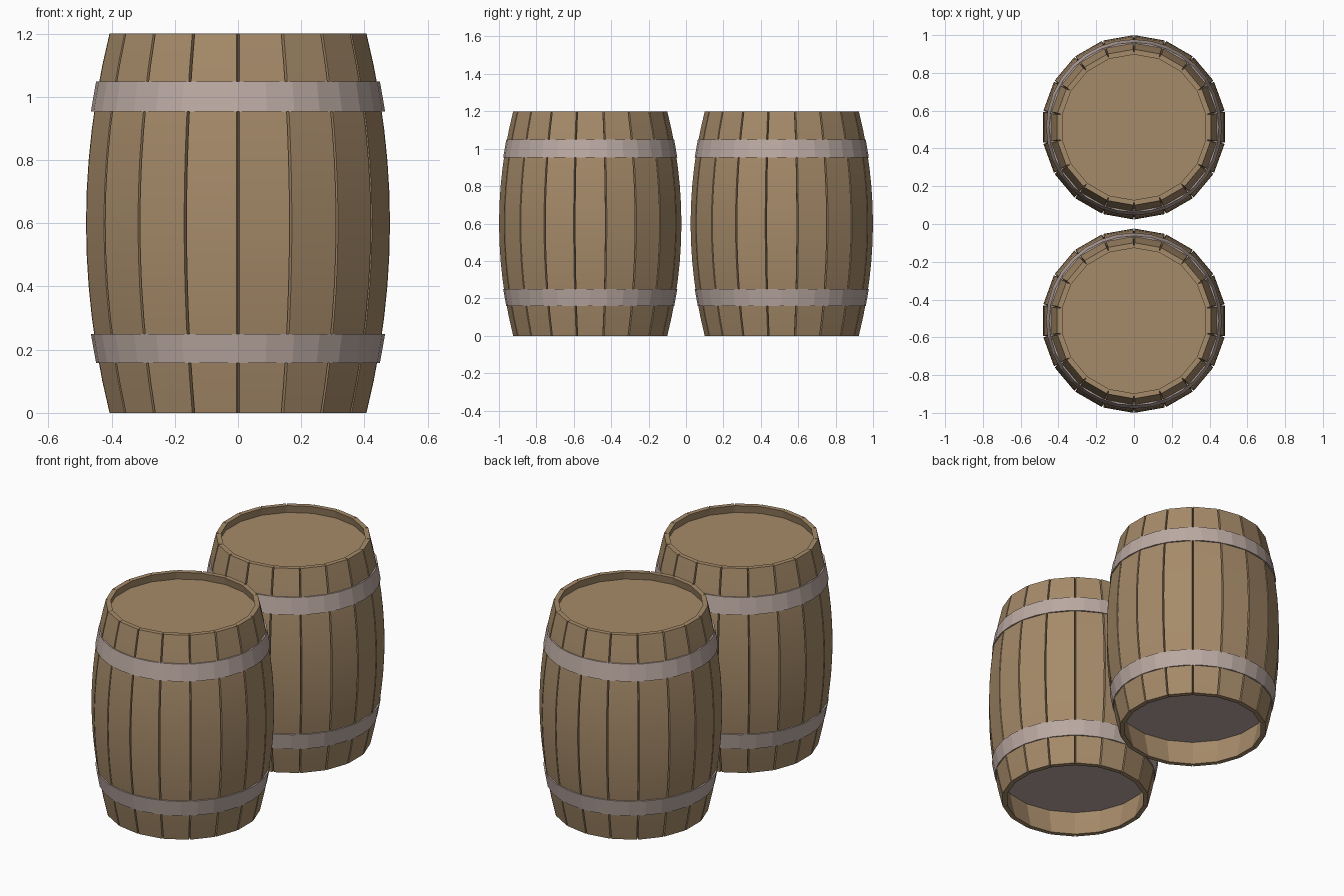
import bpy, bmesh, math

if "Cube" in bpy.data.objects:
    bpy.data.objects.remove(bpy.data.objects["Cube"])

H, R_MID, R_END = 1.2, 0.4875, 0.412   # barrel height, belly and end radius
SIDES, THICK = 18, 0.027               # stave count and thickness
GROOVE_W, GROOVE_D = 0.004, 0.02       # half width and depth of the seams


def material(name, rgb):
    m = bpy.data.materials.new(name)
    m.diffuse_color = (*rgb, 1)
    m.use_nodes = True
    m.node_tree.nodes["Principled BSDF"].inputs["Base Color"].default_value = m.diffuse_color
    return m


wood = material("barrel wood", (0.381, 0.256, 0.142))
metal = material("hoop metal", (0.50, 0.40, 0.365))


def radius(z):
    t = (z - H / 2) / (H / 2)
    return R_MID - (R_MID - R_END) * t * t


def finish(name, bm, mat, y):
    bmesh.ops.recalc_face_normals(bm, faces=bm.faces)
    me = bpy.data.meshes.new(name)
    bm.to_mesh(me)
    bm.free()
    me.materials.append(mat)
    ob = bpy.data.objects.new(name, me)
    ob.location.y = y
    bpy.context.collection.objects.link(ob)
    return ob


def staves(name, y):
    """Ring of bowed staves, tapered slightly at the seams to leave grooves."""
    bm = bmesh.new()
    levels = [H * i / 12 for i in range(13)]
    step = math.tau / SIDES
    for s in range(SIDES):
        a0 = math.pi / 2 + s * step
        rings = []
        for z in levels:
            r = radius(z)
            d = GROOVE_W / r
            section = [(r, a0 + d), (r, a0 + step - d),
                       (r - GROOVE_D, a0 + step), (r - THICK, a0 + step),
                       (r - THICK, a0), (r - GROOVE_D, a0)]
            rings.append([bm.verts.new((q * math.cos(a), q * math.sin(a), z))
                          for q, a in section])
        for lo, hi in zip(rings, rings[1:]):
            for i in (0, 1, 3, 5):          # outside, groove walls, inside
                j = (i + 1) % 6
                bm.faces.new((lo[i], lo[j], hi[j], hi[i]))
        bm.faces.new(rings[0])
        bm.faces.new(rings[-1])
    bmesh.ops.remove_doubles(bm, verts=bm.verts, dist=1e-5)
    ob = finish(name, bm, wood, y)
    bpy.ops.object.select_all(action='DESELECT')
    bpy.context.view_layer.objects.active = ob
    ob.select_set(True)
    bpy.ops.object.shade_smooth_by_angle(angle=math.radians(12))


def drum(name, y, z0, z1, r0, r1, sides, mat, turn=0.0):
    """Solid tapered disc."""
    bm = bmesh.new()
    rings = [[bm.verts.new((r * math.cos(turn + math.tau * i / sides),
                            r * math.sin(turn + math.tau * i / sides), z))
              for i in range(sides)] for z, r in ((z0, r0), (z1, r1))]
    for i in range(sides):
        j = (i + 1) % sides
        bm.faces.new((rings[0][i], rings[0][j], rings[1][j], rings[1][i]))
    bm.faces.new(rings[0])
    bm.faces.new(rings[1])
    finish(name, bm, mat, y)


for label, y in (("front", -0.512), ("back", 0.512)):
    staves(label + "_barrel_staves", y)
    # Lid set just below the rim
    drum(label + "_barrel_lid", y, 1.13, 1.155, radius(1.13) - THICK,
         radius(1.155) - THICK, SIDES, wood, math.pi / 2)
    # Hoops; the lower one also closes the recessed bottom
    drum(label + "_lower_hoop", y, 0.158, 0.25, 0.449, 0.4655, 32, metal)
    drum(label + "_upper_hoop", y, 0.953, 1.048, 0.4655, 0.449, 32, metal)
